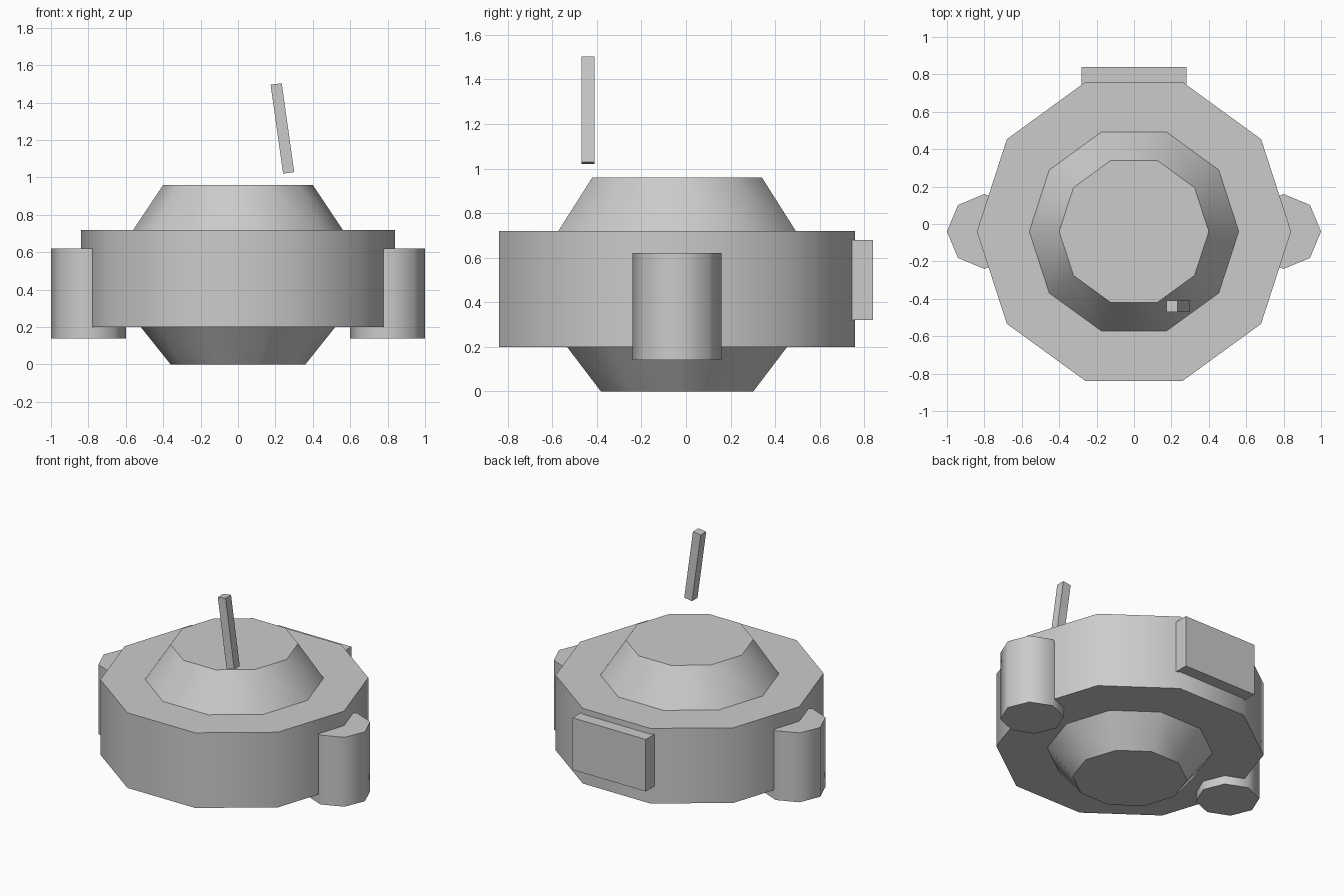
import bpy
from math import radians

if "Cube" in bpy.data.objects:
    bpy.data.objects.remove(bpy.data.objects["Cube"])

CY = -0.04  # body axis in y


def drum(name, x, sides, r_low, r_high, z_low, z_high):
    """Upright faceted drum or cone section with smooth sides and sharp rims."""
    bpy.ops.mesh.primitive_cone_add(
        vertices=sides, radius1=r_low, radius2=r_high, depth=z_high - z_low,
        location=(x, CY, (z_low + z_high) / 2), rotation=(0, 0, radians(90)))
    ob = bpy.context.object
    ob.name = name
    bpy.ops.object.shade_smooth_by_angle(angle=radians(48))
    return ob


def box(name, location, size, tilt=0):
    bpy.ops.mesh.primitive_cube_add(size=1, location=location, rotation=(0, tilt, 0))
    ob = bpy.context.object
    ob.name = name
    ob.scale = size
    bpy.ops.object.transform_apply(location=False, rotation=False, scale=True)
    return ob


# Main hull: wide ring with tapered base and top
drum("base_taper", 0, 10, 0.36, 0.52, 0.0, 0.20)
drum("main_body", 0, 10, 0.84, 0.84, 0.20, 0.72)
drum("top_taper", 0, 10, 0.56, 0.40, 0.72, 0.96)

# Side pods
for side, label in ((-1, "left"), (1, "right")):
    drum(f"{label}_pod", side * 0.8, 8, 0.20, 0.20, 0.14, 0.62)

# Rear panel
box("rear_panel", (0, CY + 0.83, 0.50), (0.56, 0.10, 0.36))

# Leaning antenna, floating above the top
box("antenna", (0.2375, CY - 0.40, 1.262), (0.06, 0.06, 0.48), radians(-8))
